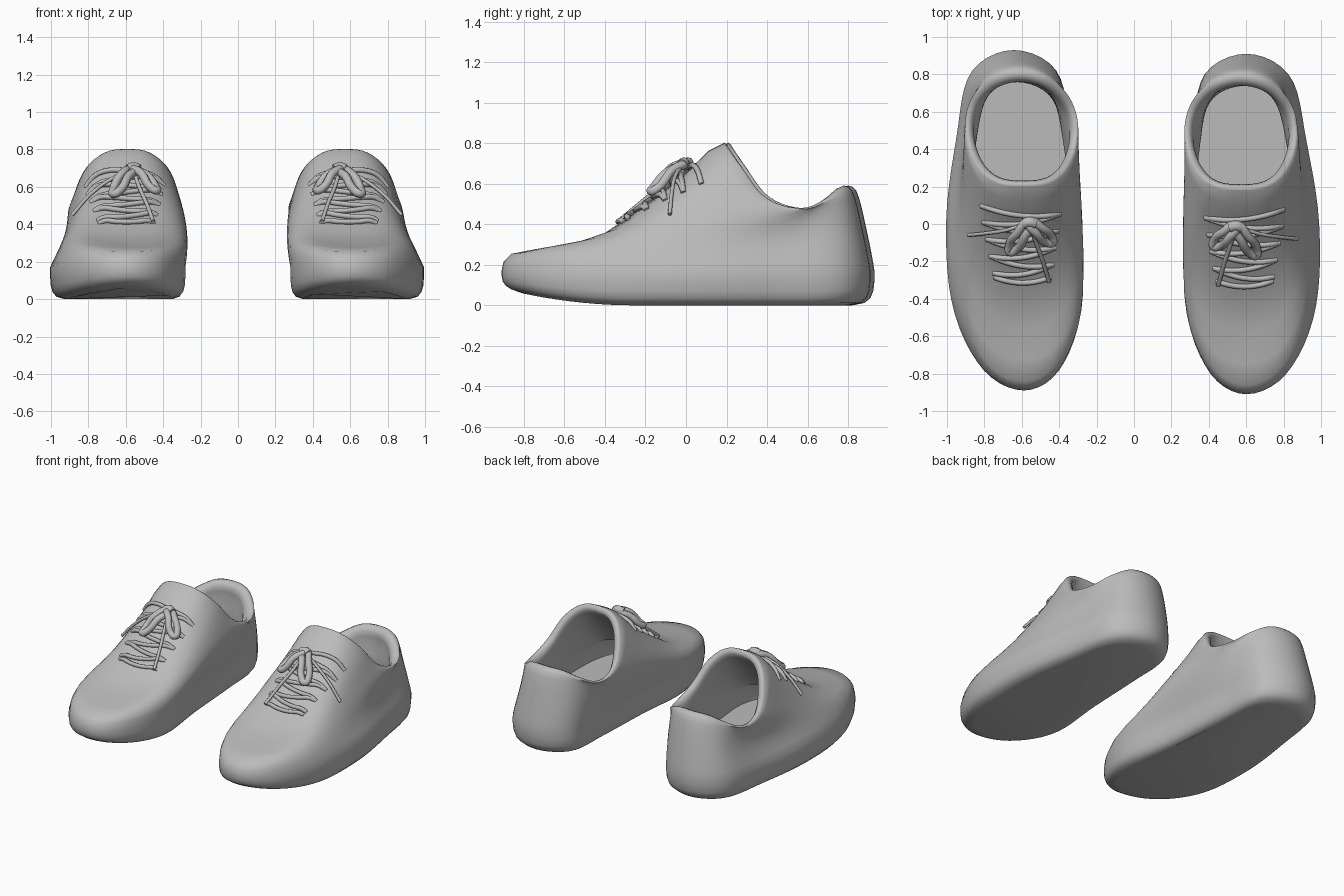
import bpy, bmesh, math
from mathutils import Vector
from mathutils.bvhtree import BVHTree

if "Cube" in bpy.data.objects:
    bpy.data.objects.remove(bpy.data.objects["Cube"])

N = 64          # points around the shoe
grey = bpy.data.materials.new("plain grey")
grey.diffuse_color = (0.5, 0.5, 0.5, 1)
grey.use_nodes = True
grey.node_tree.nodes["Principled BSDF"].inputs["Base Color"].default_value = grey.diffuse_color


def spline(vals, u, sign=1):
    """Catmull-Rom value at u (0..len-1), mirrored (or negated) past both ends."""
    n = len(vals) - 1
    i = min(int(u), n - 1)
    f = u - i
    g = lambda k: sign * vals[-k] if k < 0 else vals[k] if k <= n else sign * vals[2 * n - k]
    a, b, c, d = g(i - 1), g(i), g(i + 1), g(i + 2)
    return b + 0.5 * f * (c - a + f * (2*a - 5*b + 4*c - d + f * (3*(b - c) + d - a)))


# footprint half-widths from toe to heel, every 30 degrees (lateral, medial)
LATERAL = [0, 0.225, 0.37, 0.39, 0.32, 0.235, 0]
MEDIAL = [0, 0.20, 0.318, 0.285, 0.265, 0.23, 0]
# collar height from tongue to heel, every 22.5 degrees
COLLAR = [0.797, 0.762, 0.675, 0.545, 0.485, 0.478, 0.525, 0.575, 0.585]
# climb of the upper: (plan share, height share) at the front, side and back
FRONT = [(0.008, .07), (.045, .135), (.15, .17), (.31, .205), (.46, .29), (.595, .445),
         (.73, .615), (.856, .80), (.937, .945), (1, 1)]
SIDE = [(.03, .16), (.08, .26), (.15, .36), (.25, .47), (.38, .59), (.53, .71),
        (.68, .82), (.82, .91), (.93, .97), (1, 1)]
BACK = [(.06, .10), (.13, .2), (.22, .32), (.31, .43), (.41, .55), (.51, .67),
        (.61, .78), (.72, .88), (.84, .96), (1, 1)]


def half_angle(a):
    return a if a <= math.pi else 2 * math.pi - a


def footprint(a, scale=1.0):
    h = half_angle(a)
    side = 1 if a <= math.pi else -1
    w = spline(LATERAL if side > 0 else MEDIAL, h / math.pi * 6, -1)
    return Vector((0.6 + side * w * scale, -0.91 * math.cos(a) * (0.4 + 0.6 * scale), 0))


def collar(a):
    s, c = math.sin(a), math.cos(a)
    x = 0.572 + 0.303 * math.copysign(abs(s) ** (0.82 - 0.14 * c), s)
    return Vector((x, 0.49 - 0.312 * c, spline(COLLAR, half_angle(a) / math.pi * 8)))


def toe_spring(y):
    return 0.012 + 0.075 * max(0, (-0.25 - y) / 0.65) ** 2


def upper_point(a, k):
    base, top = footprint(a), collar(a)
    base.z = 0.17
    c = math.cos(a)
    wf, wb, ws = max(0, c) ** 2, max(0, -c) ** 2, 1 - c * c
    h, v = (wf * FRONT[k][j] + ws * SIDE[k][j] + wb * BACK[k][j] for j in (0, 1))
    p = base.lerp(top, h)
    p.z = base.z + (top.z - base.z) * v
    # waisted outer side, fuller inner side
    p.x -= ws * (0.045 if a <= math.pi else 0.024) * math.sin(math.pi * v)
    return p


def shoe_rings():
    angles = [2 * math.pi * i / N for i in range(N)]
    rings = []
    # sole, from the flat underside up to its widest line
    for scale, lift in ((.80, -.012), (.91, 0), (.965, .025), (.99, .06), (1, .11)):
        ring = [footprint(a, scale) for a in angles]
        for p in ring:
            z0 = toe_spring(p.y)
            p.z = z0 + lift * (0.17 - z0) / 0.16
        rings.append(ring)
    rings.append([footprint(a) + Vector((0, 0, .17)) for a in angles])
    # upper
    for k in range(10):
        rings.append([upper_point(a, k) for a in angles])
    # rounded rim and lining, going down inside to the insole
    for scale, drop, k in ((.95, -.006, 9), (.89, .004, 9), (.845, .03, 9), (.835, .05, 8),
                           (.83, .05, 7), (.83, .05, 6), (.83, .05, 5), (.83, .05, 4),
                           (.84, .05, 3)):
        ring = [upper_point(a, k) for a in angles]
        mid = sum(ring, Vector()) / N
        for p in ring:
            p.x = mid.x + (p.x - mid.x) * scale
            p.y = mid.y + (p.y - mid.y) * scale - 0.09 * (1 - scale)
            p.z = max(0.19, p.z - drop)
        rings.append(ring)
    floor = [p.copy() for p in rings[-1]]
    for p in floor:
        p.z = 0.19
    rings.append(floor)
    return rings


def place(p, left):
    """Right shoe stays; left shoe is mirrored with a slight turn."""
    if not left:
        return Vector(p)
    return Vector((-p[0] - 0.03 * (p[1] + 0.3) - 0.005, p[1] + 0.02, p[2]))


def make_body(rings, left):
    bm = bmesh.new()
    vs = [[bm.verts.new(place(p, left)) for p in r] for r in rings]
    for r, s in zip(vs, vs[1:]):
        for i in range(N):
            j = (i + 1) % N
            bm.faces.new((r[i], r[j], s[j], s[i]))
    bm.faces.new(vs[0])
    bm.faces.new(vs[-1])
    bmesh.ops.recalc_face_normals(bm, faces=bm.faces)
    me = bpy.data.meshes.new("shoe_body")
    bm.to_mesh(me)
    bm.free()
    ob = bpy.data.objects.new("left_shoe_body" if left else "right_shoe_body", me)
    bpy.context.collection.objects.link(ob)
    me.materials.append(grey)
    for o in bpy.context.selected_objects:
        o.select_set(False)
    ob.select_set(True)
    bpy.context.view_layer.objects.active = ob
    bpy.ops.object.shade_smooth_by_angle(angle=math.radians(75))


def make_cord(name, pts, radius, left, closed=False):
    cu = bpy.data.curves.new(name, 'CURVE')
    cu.dimensions = '3D'
    cu.bevel_depth, cu.bevel_resolution, cu.resolution_u = radius, 2, 5
    cu.use_fill_caps = True
    sp = cu.splines.new('BEZIER')
    sp.bezier_points.add(len(pts) - 1)
    for b, p in zip(sp.bezier_points, pts):
        b.co = place(p, left)
        b.handle_left_type = b.handle_right_type = 'AUTO'
    sp.use_cyclic_u = closed
    cu.materials.append(grey)
    ob = bpy.data.objects.new(("left_" if left else "right_") + name, cu)
    bpy.context.collection.objects.link(ob)


RINGS = shoe_rings()
flat = [p for r in RINGS[5:16] for p in r]
quads = [(k*N + i, k*N + (i+1) % N, (k+1)*N + (i+1) % N, (k+1)*N + i)
         for k in range(10) for i in range(N)]
tree = BVHTree.FromPolygons(flat, quads)


def on_top(x, y, lift):
    hit = tree.ray_cast(Vector((x, y, 2)), Vector((0, 0, -1)))[0]
    return Vector((x, y, (hit.z if hit else 0.5) + lift))


for left in (False, True):
    make_body(RINGS, left)
    # laces crossing the instep, tilting alternately
    for i in range(9):
        t = i / 8
        y, half = -0.335 + 0.36 * t, 0.15 + 0.06 * t
        tilt = 0 if i == 0 else 0.022 * (-1) ** i
        pts = [on_top(0.59 + half * u, y + tilt * u + 0.03 * u * u, 0.012 if abs(u) < 1 else -0.005)
               for u in (-1, -.75, -.4, 0, .4, .75, 1)]
        make_cord("lace_%d" % (i + 1), pts, 0.014, left)
    # bow: two drooping loops, knot and two loose ends
    knot = on_top(0.545, -0.01, 0.05)
    for name, tx, ty in (("medial", 0.425, -0.12), ("lateral", 0.655, -0.17)):
        tip = on_top(tx, ty, 0.05)
        d = (tip - knot)
        across = Vector((-d.y, d.x, 0)).normalized() * 0.022
        pts = [knot, knot + d * .45 + across + Vector((0, 0, .03)), knot + d * .85 + across,
               tip, knot + d * .85 - across, knot + d * .45 - across + Vector((0, 0, .02))]
        make_cord(name + "_bow_loop", pts, 0.023, left, True)
    make_cord("knot", [knot + Vector((-.03, -.01, 0)), knot + Vector((0, 0, .01)),
                       knot + Vector((.03, -.01, 0))], 0.028, left)
    make_cord("medial_lace_end", [knot, on_top(.52, -.10, .04), on_top(.48, -.22, .035),
                                  on_top(.45, -.33, .02)], 0.011, left)
    make_cord("lateral_lace_end", [knot, on_top(.66, -.05, .04), on_top(.78, -.07, .02),
                                   Vector((.875, -.08, .45))], 0.010, left)
